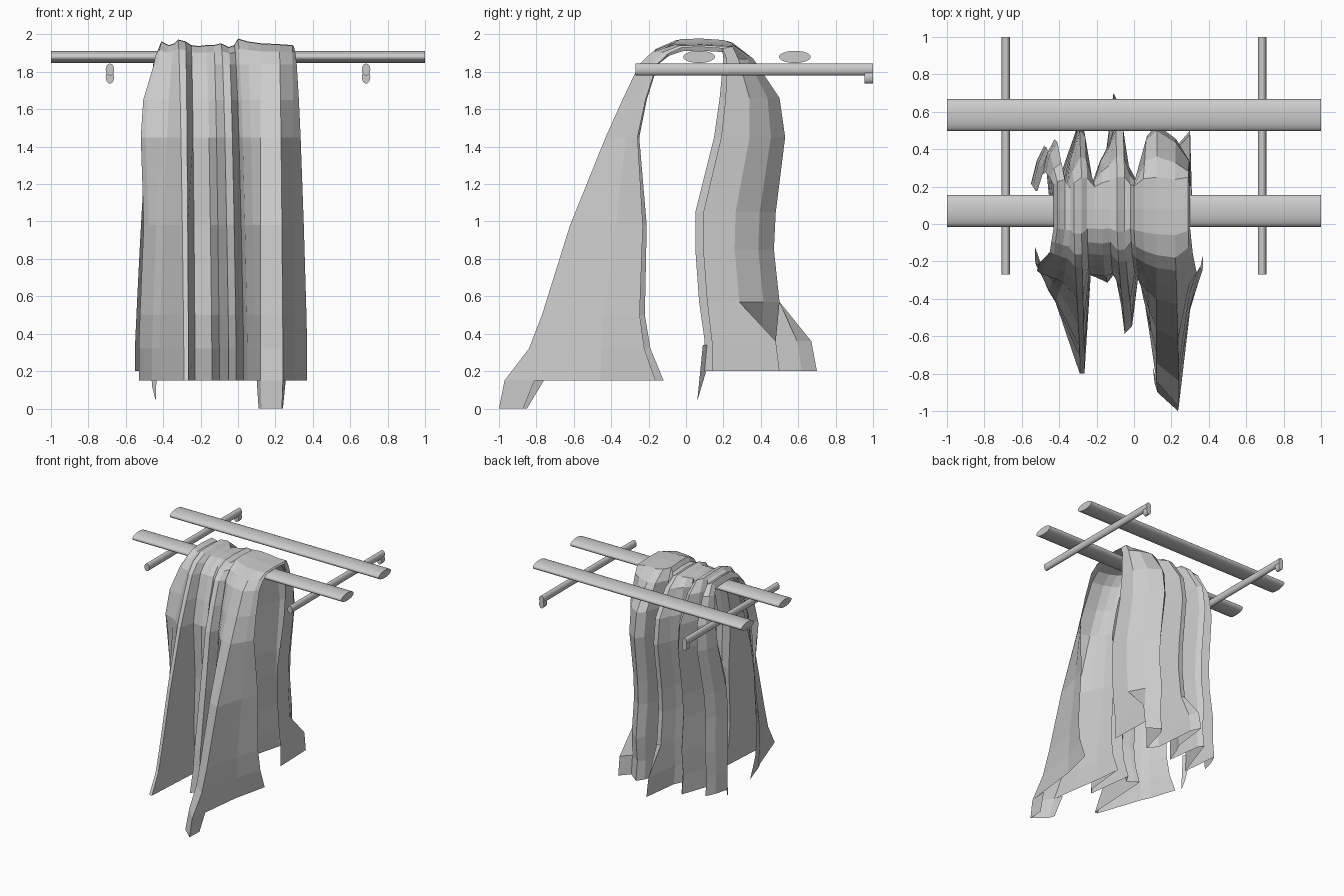
import bpy, math
from mathutils import Matrix, Vector

grey = bpy.data.materials.new("light grey")
grey.diffuse_color = (0.6, 0.6, 0.6, 1)


def rod(name, start, end, width, height, sides=24):
    """Oval rod between two points; height is measured along z."""
    a, b = Vector(start), Vector(end)
    d = b - a
    bpy.ops.mesh.primitive_cylinder_add(vertices=sides, radius=0.5, depth=d.length)
    ob = bpy.context.object
    axis = d.normalized()
    up = Vector((0, 0, 1))
    side = up.cross(axis)
    rot = Matrix((side, up, axis)).transposed().to_4x4()
    ob.data.transform(Matrix.Translation((a + b) / 2) @ rot @ Matrix.Diagonal((width, height, 1, 1)))
    ob.name = name
    ob.data.materials.append(grey)
    bpy.ops.object.shade_smooth_by_angle(angle=math.radians(40))
    return ob


def sheet(name, verts, faces):
    """Flat-shaded cloth surface."""
    mesh = bpy.data.meshes.new(name)
    mesh.from_pydata(verts, [], faces)
    mesh.materials.append(grey)
    bpy.context.collection.objects.link(bpy.data.objects.new(name, mesh))


# Two oval hanging bars
rod("front_bar", (-1, 0.07, 1.88), (1, 0.07, 1.88), 0.17, 0.065)
rod("back_bar", (-1, 0.582, 1.88), (1, 0.582, 1.88), 0.17, 0.065)

# Support arms with a small down-turned end
for side, x in (("left", -0.685), ("right", 0.685)):
    rod("arm_" + side, (x, -0.27, 1.812), (x, 1.0, 1.812), 0.045, 0.065, 16)
    rod("arm_end_" + side, (x, 0.955, 1.772), (x, 1.0, 1.772), 0.045, 0.07, 16)

# Cloth pleats: top x, top z, front hem x, front fold depth, back hem x, back fold depth
pleats = [
    (-0.43, 1.910, -0.53, 0.00, -0.55, 0.30),
    (-0.41, 1.960, -0.50, 0.10, -0.52, 0.60),
    (-0.37, 1.940, -0.46, 0.25, -0.48, 0.80),
    (-0.34, 1.950, -0.42, 0.35, -0.45, 0.00),
    (-0.32, 1.970, -0.29, 0.80, -0.38, 0.50),
    (-0.28, 1.960, -0.265, 0.80, -0.31, 1.00),
    (-0.25, 1.940, -0.23, 0.10, -0.28, 0.90),
    (-0.21, 1.935, -0.20, 0.12, -0.24, 0.15),
    (-0.17, 1.940, -0.14, 0.17, -0.19, 0.50),
    (-0.13, 1.940, -0.10, 0.08, -0.15, 0.70),
    (-0.09, 1.950, -0.05, 0.55, -0.11, 1.50),
    (-0.05, 1.930, -0.01, 0.50, -0.07, 1.30),
    (-0.02, 1.940, 0.03, 0.05, -0.04, 0.40),
    (0.00, 1.975, 0.05, 0.30, 0.02, 0.20),
    (0.05, 1.960, 0.09, 0.60, 0.09, 0.85),
    (0.12, 1.950, 0.12, 0.85, 0.13, 1.00),
    (0.22, 1.945, 0.24, 1.00, 0.23, 0.80),
    (0.29, 1.940, 0.30, 0.40, 0.30, 1.00),
    (0.30, 1.930, 0.37, 0.05, 0.31, 0.10),
]
# Height, valley y and ridge y down each hanging side
front = [(1.91, -0.09, -0.18), (1.84, -0.15, -0.25), (1.65, -0.21, -0.34), (1.45, -0.25, -0.43),
         (0.98, -0.21, -0.62), (0.50, -0.22, -0.77), (0.32, -0.19, -0.84), (0.15, -0.12, -0.97)]
back = [(1.87, 0.20, 0.36), (1.66, 0.18, 0.50), (1.45, 0.15, 0.53), (1.05, 0.05, 0.48),
        (0.85, 0.05, 0.47), (0.57, 0.07, 0.50), (0.36, 0.10, 0.48), (0.20, 0.10, 0.50)]


def hang(rows, top_x, top_z, hem_x, depth, cap=1, bulge=0):
    """Points of one pleat from the bar down to the hem."""
    pts = []
    for z, valley, ridge in rows:
        t = min(1, (1.95 - z) / 1.6) ** 0.6
        d = depth if z < 0.4 else min(depth, cap)
        out = bulge if 1.4 < z < 1.7 else 0
        if z > 1.9:
            z += (top_z - 1.95) * 0.6
        pts.append((top_x + (hem_x - top_x) * t - out, valley + (ridge - valley) * d, z))
    return pts


verts = []
for i, (tx, tz, fx, fd, bx, bd) in enumerate(pleats):
    column = hang(front, tx, tz, fx, fd, bulge=0.04 if i < 2 else 0)[::-1]
    column += [(tx, -0.02 - 0.04 * fd, tz), (tx, 0.08, tz + 0.003), (tx, 0.19 + 0.06 * min(bd, 1), tz - 0.005)]
    column += hang(back, tx, tz, bx, bd, cap=0.5 if i == 17 else 1)
    verts += column
n = len(verts) // len(pleats)

# Draped cloth over the front bar
sheet("draped_cloth", verts,
      [(c * n + r, (c + 1) * n + r, (c + 1) * n + r + 1, c * n + r + 1)
       for c in range(len(pleats) - 1) for r in range(n - 1)])

# Hem tails reaching the floor
hem = [(0.10, -0.76), (0.12, -0.84), (0.24, -0.97), (0.255, -0.81)]
toe = [(0.11, -0.85), (0.125, -0.90), (0.235, -1.0), (0.24, -0.87)]
sheet("front_hem_tail", [(x, y, 0.15) for x, y in hem] + [(x, y, 0.0) for x, y in toe],
      [(k, k + 1, k + 5, k + 4) for k in range(3)])
sheet("back_hem_tail", [(-0.47, 0.15, 0.34), (-0.43, 0.09, 0.34), (-0.44, 0.06, 0.04), (-0.46, 0.08, 0.12)],
      [(0, 1, 2, 3)])
